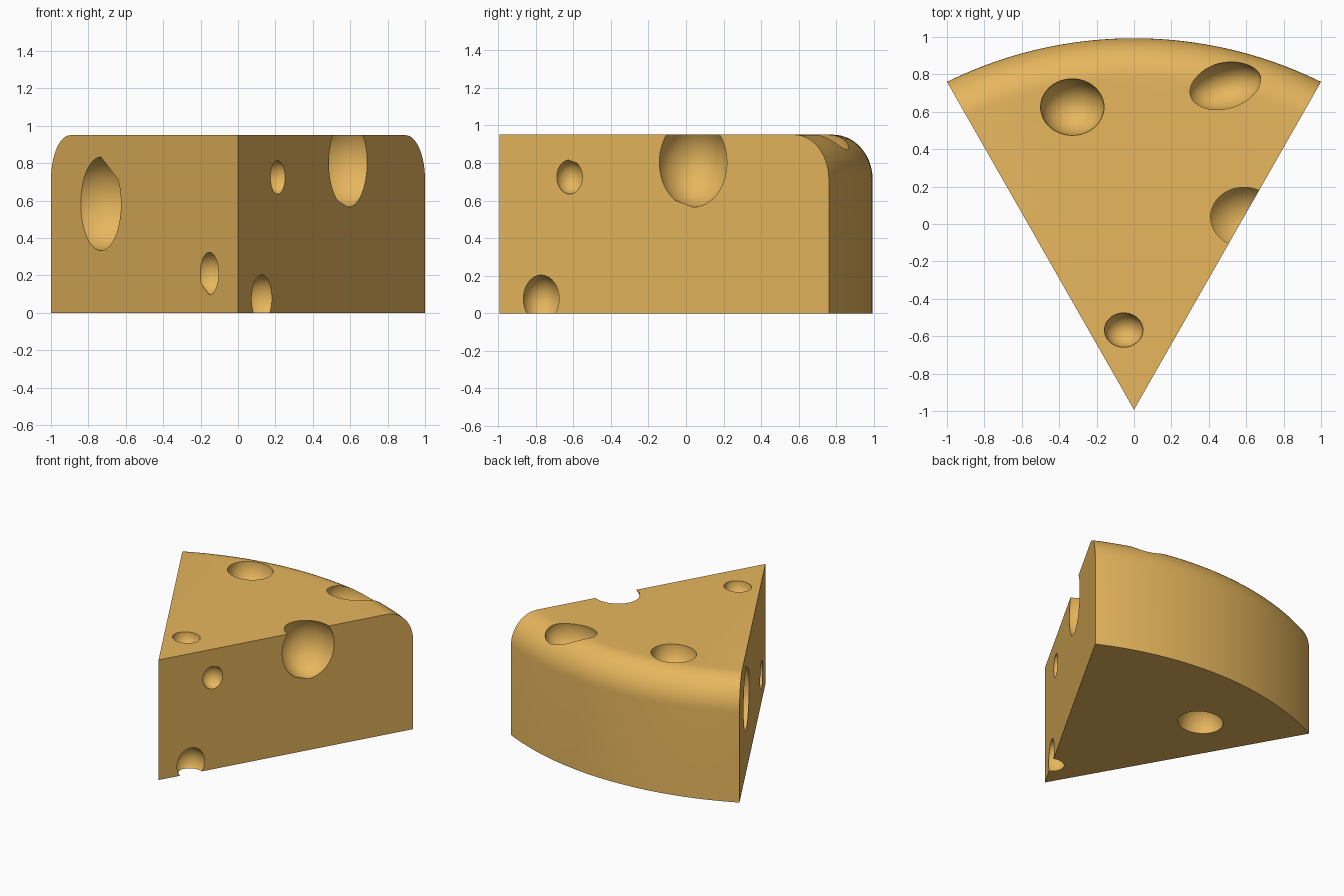
import bpy, bmesh, math
from mathutils import Matrix

if "Cube" in bpy.data.objects:
    bpy.data.objects.remove(bpy.data.objects["Cube"])

APEX_Y, HEIGHT = -0.993, 0.95
ARC_R, ARC_Y = 2.262, -1.269          # rind arc radius and centre
HALF = math.atan(1 / 1.753)           # half the wedge angle
FILLET_W, FILLET_H = 0.21, 0.24       # rounded top rim
COLS, STEPS = 48, 14


def rind_point(t, inset, z):
    """Point on the rind along a ray from the tip."""
    a, off, r = t * HALF, APEX_Y - ARC_Y, ARC_R - inset
    s = -off * math.cos(a) + math.sqrt(r * r - (off * math.sin(a)) ** 2)
    return (s * math.sin(a), APEX_Y + s * math.cos(a), z)


def make_object(name, bm):
    bmesh.ops.recalc_face_normals(bm, faces=bm.faces[:])
    mesh = bpy.data.meshes.new(name)
    bm.to_mesh(mesh)
    bm.free()
    obj = bpy.data.objects.new(name, mesh)
    bpy.context.collection.objects.link(obj)
    return obj


# Wedge with rounded outer rim
levels = [(0, 0)]
for i in range(STEPS + 1):
    a = math.pi / 2 * i / STEPS
    levels.append((FILLET_W * (1 - math.cos(a)),
                   HEIGHT - FILLET_H * (1 - math.sin(a))))
bm = bmesh.new()
rows = [[bm.verts.new(rind_point(2 * c / COLS - 1, d, z)) for c in range(COLS + 1)]
        for d, z in levels]
low = bm.verts.new((0, APEX_Y, 0))
high = bm.verts.new((0, APEX_Y, HEIGHT))
for r0, r1 in zip(rows, rows[1:]):
    for c in range(COLS):
        bm.faces.new((r0[c], r0[c + 1], r1[c + 1], r1[c]))
bm.faces.new([low] + rows[0])
bm.faces.new([high] + rows[-1])
for c in (0, COLS):
    bm.faces.new([low] + [r[c] for r in rows] + [high])
cheese = make_object("cheese_wedge", bm)


# Holes: bubbles centred on the faces, slightly squashed like the wedge
def side_y(x):
    return APEX_Y + 1.753 * abs(x)


bubbles = [
    (0.213, side_y(0.213), 0.725, 0.086),    # right face
    (0.588, side_y(0.588), 0.803, 0.227),
    (0.127, side_y(0.127), 0.077, 0.120),
    (-0.733, side_y(0.733), 0.583, 0.238),   # left face
    (-0.153, side_y(0.153), 0.210, 0.108),
    (-0.33, 0.625, HEIGHT, 0.170),           # top
    (-0.055, -0.567, HEIGHT, 0.103),
    (-0.30, 0.383, 0.0, 0.170),              # underside
]
bm = bmesh.new()


def bubble(x, y, z, rx, ry, rz, turn=0.0):
    m = (Matrix.Translation((x, y, z)) @ Matrix.Rotation(turn, 4, 'Z')
         @ Matrix.Diagonal((rx, ry, rz, 1)))
    bmesh.ops.create_uvsphere(bm, u_segments=48, v_segments=25, radius=1, matrix=m)


for x, y, z, r in bubbles:
    bubble(x, y, z, r, 0.89 * r, 1.05 * r)
# Slanted hole on the rounded rim
bubble(0.485, 0.737, 0.905, 0.198, 0.125, 0.16, math.radians(15))
cutter = make_object("hole_cutter", bm)
cutter.hide_render = True

mod = cheese.modifiers.new("holes", 'BOOLEAN')
mod.operation = 'DIFFERENCE'
mod.solver = 'EXACT'
mod.object = cutter
bpy.context.view_layer.objects.active = cheese
cheese.select_set(True)
bpy.ops.object.modifier_apply(modifier=mod.name)
bpy.data.objects.remove(cutter)

# Smooth rind and bubbles, crisp cuts
bpy.ops.object.shade_smooth_by_angle(angle=math.radians(30))
mat = bpy.data.materials.new("cheese_yellow")
mat.diffuse_color = (0.80, 0.47, 0.11, 1)
mat.use_nodes = True
mat.node_tree.nodes["Principled BSDF"].inputs["Base Color"].default_value = mat.diffuse_color
cheese.data.materials.clear()
cheese.data.materials.append(mat)
